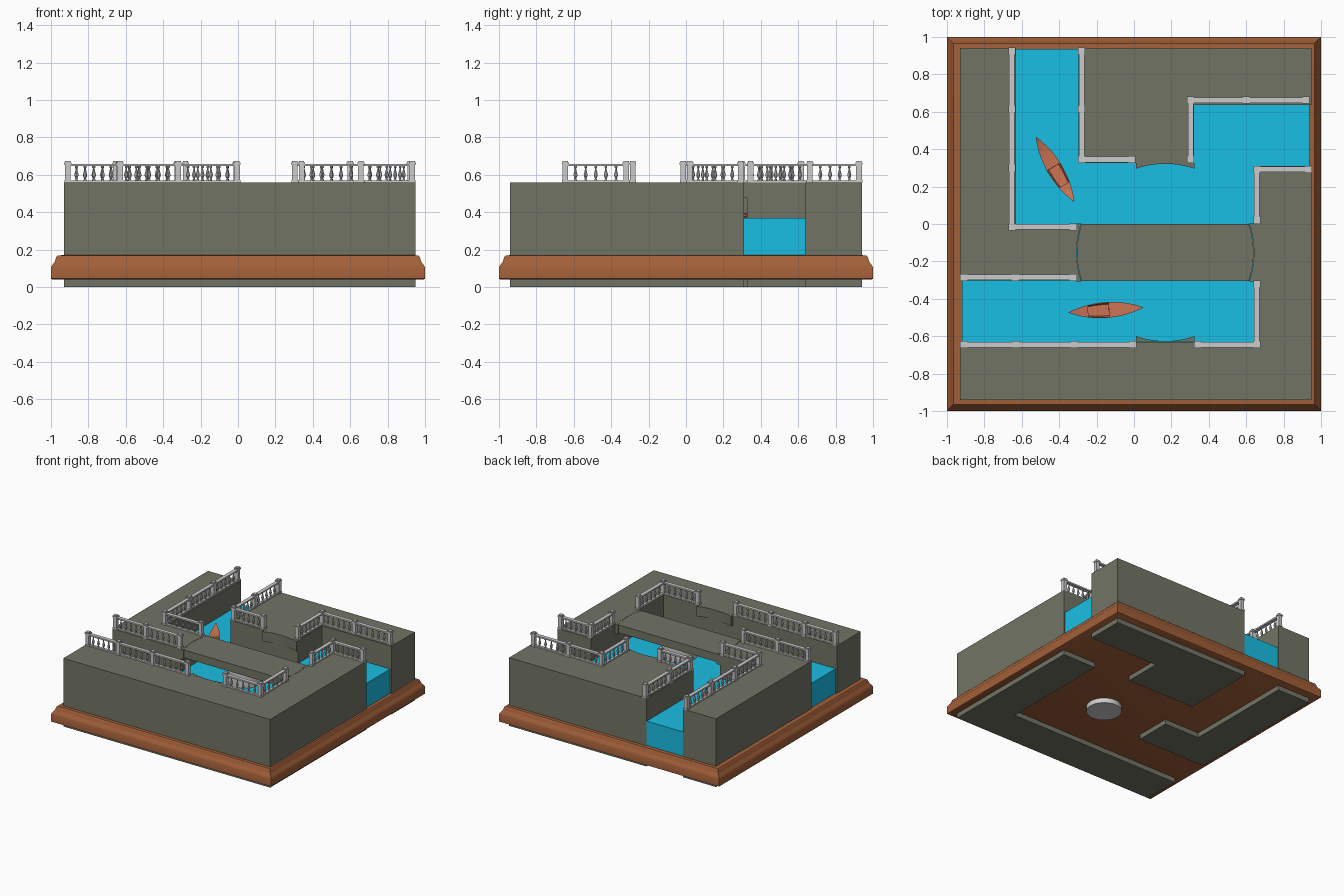
import bpy, bmesh, math
from mathutils import Matrix, Vector

if "Cube" in bpy.data.objects:
    bpy.data.objects.remove(bpy.data.objects["Cube"])


def mat(name, col):
    m = bpy.data.materials.new(name)
    m.diffuse_color = (*col, 1)
    m.use_nodes = True
    m.node_tree.nodes["Principled BSDF"].inputs["Base Color"].default_value = m.diffuse_color
    return m


STONE = mat("stone", (0.17, 0.175, 0.13))
WATER = mat("water", (0.01, 0.52, 0.78))
WOOD = mat("wood", (0.36, 0.115, 0.04))
HULL = mat("hull", (0.6, 0.17, 0.09))


def finish(name, bm, material=None, smooth=False):
    bmesh.ops.recalc_face_normals(bm, faces=bm.faces)
    me = bpy.data.meshes.new(name)
    bm.to_mesh(me)
    bm.free()
    ob = bpy.data.objects.new(name, me)
    bpy.context.collection.objects.link(ob)
    if material:
        me.materials.append(material)
    if smooth:
        bpy.ops.object.select_all(action='DESELECT')
        bpy.context.view_layer.objects.active = ob
        ob.select_set(True)
        bpy.ops.object.shade_smooth_by_angle(angle=math.radians(35))
    return ob


def loft(bm, rings):
    """Skin closed rings of points and cap both ends."""
    vs = [[bm.verts.new(p) for p in r] for r in rings]
    n = len(rings[0])
    for a, b in zip(vs, vs[1:]):
        for i in range(n):
            j = (i + 1) % n
            bm.faces.new((a[i], a[j], b[j], b[i]))
    bm.faces.new(vs[0])
    bm.faces.new(vs[-1])
    return vs


def slab(name, pts, z0, z1, material):
    bm = bmesh.new()
    loft(bm, [[(x, y, z) for x, y in pts] for z in (z0, z1)])
    return finish(name, bm, material)


def box(bm, c, s, rot=0):
    m = Matrix.Translation(c) @ Matrix.Rotation(rot, 4, 'Z') @ Matrix.Diagonal((*s, 1))
    bmesh.ops.create_cube(bm, size=1, matrix=m)


def lathe(bm, cx, cy, prof, n):
    loft(bm, [[(cx + r * math.cos(i * math.tau / n), cy + r * math.sin(i * math.tau / n), z)
               for i in range(n)] for r, z in prof])


# Moulded wooden plinth
bm = bmesh.new()
prof = [(.99, .04), (1, .045), (1, .105), (.993, .118), (.983, .13), (.976, .145),
        (.973, .16), (.965, .168), (.945, .17)]
loft(bm, [[(sx * r, sy * r, z) for sx, sy in ((-1, -1), (1, -1), (1, 1), (-1, 1))]
          for r, z in prof])
finish("plinth", bm, WOOD, True)

# Stone quays
TOP = .56
slab("west_quay", [(-.93, .94), (-.93, -.302), (-.31, -.302), (-.31, 0), (-.63, 0), (-.63, .94)],
     0, TOP, STONE)
slab("north_quay", [(-.297, .94), (-.297, .325), (.32, .325), (.32, .635), (.95, .635), (.95, .94)],
     0, TOP, STONE)
slab("south_quay", [(-.93, -.94), (.95, -.94), (.95, .31), (.645, .31), (.645, -.63), (-.93, -.63)],
     0, TOP, STONE)

# Canal water
slab("canal_water", [(-.92, -.63), (.645, -.63), (.645, .31), (.938, .31), (.938, .635), (.32, .635),
                     (.32, .325), (-.297, .325), (-.297, .935), (-.63, .935), (-.63, 0),
                     (-.31, 0), (-.31, -.302), (-.92, -.302)], .1, .37, WATER)

# Swing bridge on a round pier, with four curved landing ledges
PX, PY, R, W = .167, -.152, .474, .152


def arc(r, half, n=12):
    a = math.asin(half / r)
    return [(r * math.cos(a * (2 * i / n - 1)), r * math.sin(a * (2 * i / n - 1))) for i in range(n + 1)]


end = arc(R - .002, W)
slab("bridge_deck", [(PX + x, PY + y) for x, y in end] + [(PX - x, PY - y) for x, y in end],
     TOP - .065, TOP, STONE)
for k, side in enumerate(("east", "north", "west", "south")):
    pts = arc(R, .156) + [(R + .003, .156), (R + .003, -.156)]
    c, s = round(math.cos(k * math.pi / 2)), round(math.sin(k * math.pi / 2))
    slab(side + "_ledge", [(PX + c * x - s * y, PY + s * x + c * y) for x, y in pts],
         TOP - .08, TOP, STONE)
bm = bmesh.new()
lathe(bm, PX, PY, [(.133, 0), (.133, TOP - .065)], 32)
finish("bridge_pier", bm, None, True)

# Balustrades: posts at each path point, rails and turned balusters between
runs = {
    "south_bank": [(-.91, -.645), (-.63, -.645), (-.32, -.645), (-.005, -.645)],
    "south_corner": [(.34, -.645), (.657, -.645), (.657, -.32)],
    "tongue_south": [(-.91, -.285), (-.635, -.285), (-.325, -.285)],
    "west_bank": [(-.325, -.015), (-.653, -.015), (-.653, .3), (-.653, .615), (-.653, .925)],
    "north_bank": [(-.28, .925), (-.28, .615), (-.28, .345), (-.01, .345)],
    "north_corner": [(.303, .345), (.303, .662), (.6, .662), (.92, .662)],
    "east_corner": [(.657, .02), (.657, .292), (.932, .292)],
}
baluster = [(.007, 0), (.007, .005), (.004, .01), (.009, .022), (.0105, .032),
            (.007, .046), (.004, .06), (.004, .066), (.007, .07), (.007, .078)]
for name, path in runs.items():
    bm = bmesh.new()
    for x, y in path:
        box(bm, (x, y, TOP + .006), (.036, .036, .012))
        box(bm, (x, y, TOP + .05), (.03, .03, .1))
        box(bm, (x, y, TOP + .1), (.038, .038, .012))
        box(bm, (x, y, TOP + .109), (.028, .028, .008))
    for a, b in zip(path, path[1:]):
        a, b = Vector(a), Vector(b)
        d = b - a
        ang, mid = math.atan2(d.y, d.x), (a + b) / 2
        box(bm, (*mid, TOP + .005), (d.length - .03, .022, .01), ang)
        box(bm, (*mid, TOP + .092), (d.length - .03, .03, .012), ang)
        for i in range(5):
            p = a + d * (i + 1) / 6
            lathe(bm, p.x, p.y, [(r, TOP + .009 + z) for r, z in baluster], 8)
    finish(name + "_balustrade", bm, None, True)


# Rowing boats: lofted hull with a sunken cockpit
def boat(name, x, y, deg):
    bm = bmesh.new()
    ts = [-1, -.93, -.83, -.7, -.5, -.3, -.1, .1, .3, .5, .68, .83, .93, 1]
    rings = []
    for t in ts:
        w = .041 * (1 - abs(t) ** 2.1) + .001
        top = .022 + .03 * abs(t) ** 3
        keel = -.015 + .045 * abs(t) ** 4
        rings.append([(t * .2, w, top), (t * .2, w * .65, (top + keel) / 2 - .004), (t * .2, 0, keel),
                      (t * .2, -w * .65, (top + keel) / 2 - .004), (t * .2, -w, top)])
    loft(bm, rings)
    bmesh.ops.recalc_face_normals(bm, faces=bm.faces)
    well = [f for f in bm.faces if f.normal.z > .9 and -.1 < f.calc_center_median().x < .02]
    bmesh.ops.inset_region(bm, faces=well, thickness=.006)
    bmesh.ops.inset_region(bm, faces=well, thickness=.001, depth=-.018)
    ob = finish(name, bm, HULL, True)
    ob.location = (x, y, .372)
    ob.rotation_euler.z = math.radians(deg)


boat("south_boat", -.15, -.46, 4)
boat("north_boat", -.422, .292, 120.7)
